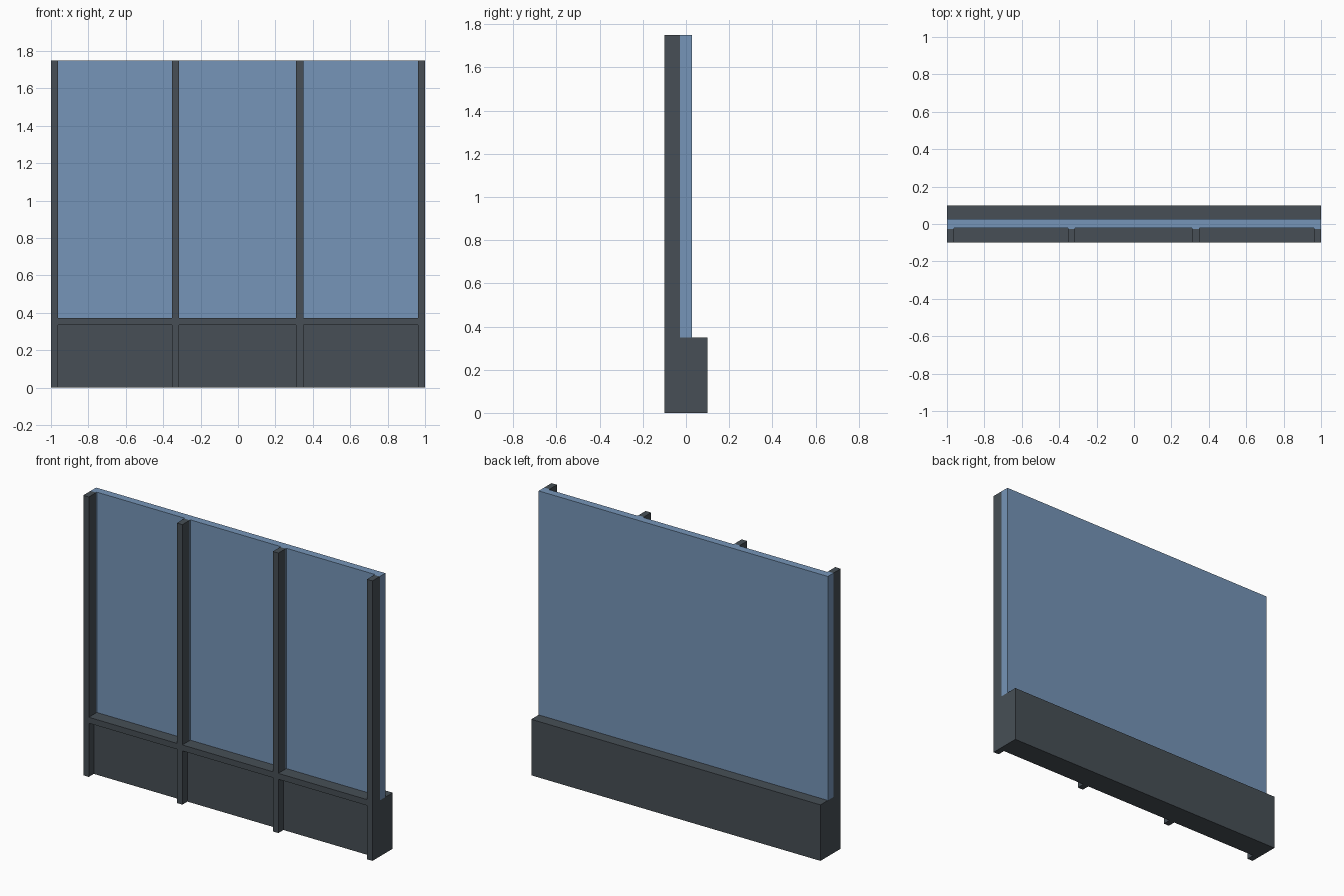
import bpy

if "Cube" in bpy.data.objects:
    bpy.data.objects.remove(bpy.data.objects["Cube"])


def material(name, rgb):
    m = bpy.data.materials.new(name)
    m.diffuse_color = (*rgb, 1.0)
    m.use_nodes = True
    m.node_tree.nodes["Principled BSDF"].inputs["Base Color"].default_value = m.diffuse_color
    return m


FRAME = material("dark slate frame", (0.063, 0.078, 0.092))
GLASS = material("blue glass", (0.18, 0.30, 0.48))


def box(name, x, y, z, mat):
    """Box from (min, max) ranges on each axis."""
    bpy.ops.mesh.primitive_cube_add(size=1)
    ob = bpy.context.object
    ob.name = name
    lo, hi = zip(x, y, z)
    for v in ob.data.vertices:
        v.co = [hi[i] if v.co[i] > 0 else lo[i] for i in range(3)]
    ob.data.materials.append(mat)
    return ob


TOP, BASE_TOP = 1.75, 0.35
FRONT, BACK = -0.1, 0.1
MULLION_BACK, PANE_FRONT, PANE_BACK = -0.028, -0.021, 0.027
PANEL_FRONT = -0.05
W = 0.038

# Solid base wall with recessed front panels
box("base_wall", (-1, 1), (PANEL_FRONT, BACK), (0, BASE_TOP), FRAME)

# Glass sheet standing on the base
box("glass_sheet", (-1, 1), (PANE_FRONT, PANE_BACK), (BASE_TOP, TOP), GLASS)

# Upright mullions, with the thicker glass edge behind each one
starts = [-1, -0.353, 0.353 - W - 0.004, 1 - W]
for i, x0 in enumerate(starts):
    x = (x0, x0 + W)
    box(f"mullion_{i + 1}", x, (FRONT, MULLION_BACK), (0, TOP), FRAME)
    box(f"glass_edge_{i + 1}", x, (MULLION_BACK, PANE_FRONT), (BASE_TOP, TOP), GLASS)

# Horizontal rails between the mullions
for i in range(3):
    box(f"sill_rail_{i + 1}", (starts[i] + W, starts[i + 1]),
        (FRONT, PANE_FRONT), (0.336, 0.373), FRAME)
